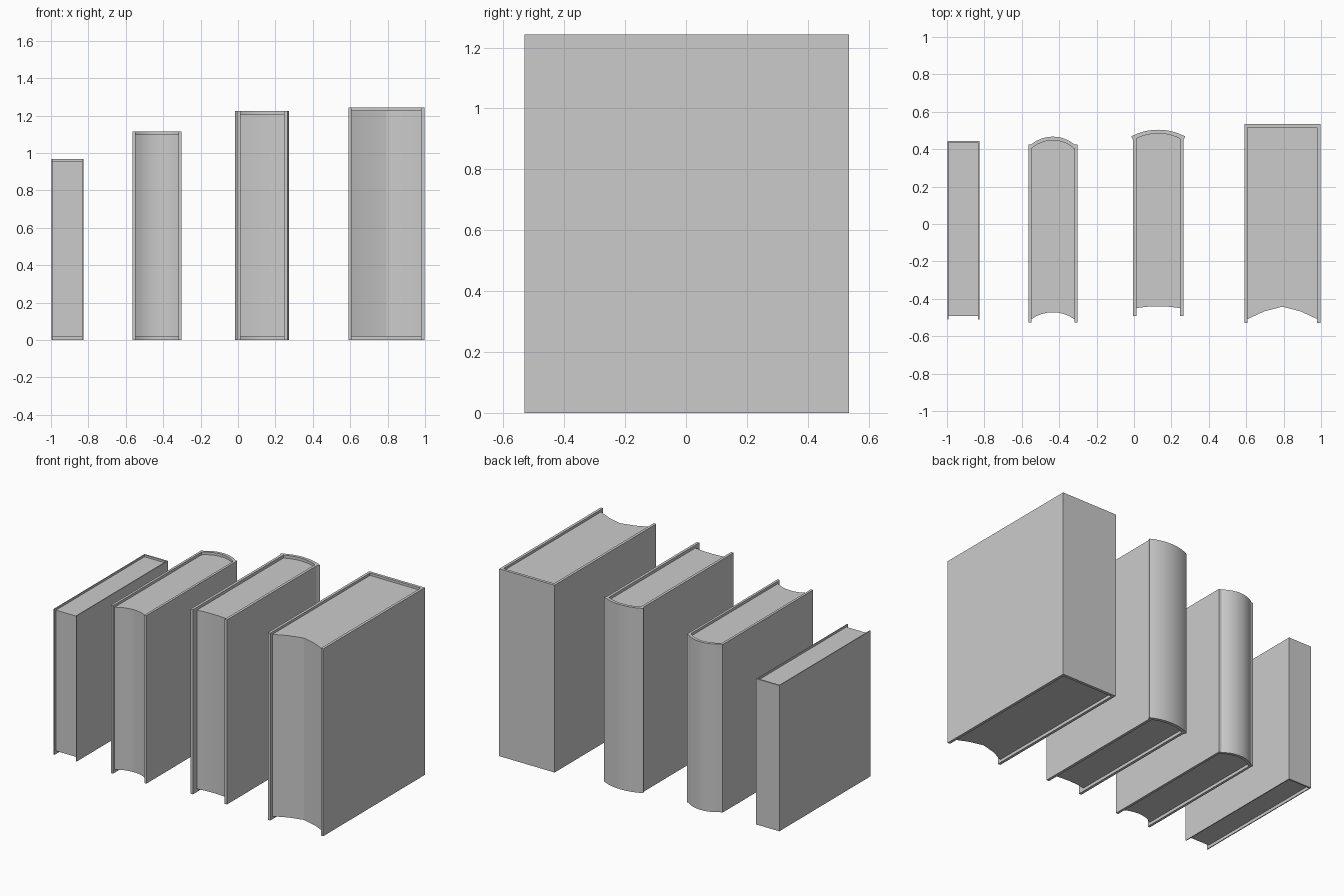
import bpy, bmesh, math

if "Cube" in bpy.data.objects:
    bpy.data.objects.remove(bpy.data.objects["Cube"])


def arc(x0, x1, y_end, y_mid, n):
    """Points along a circular arc from x0 to x1, rising from y_end to y_mid."""
    h, sag = (x1 - x0) / 2, y_mid - y_end
    if abs(sag) < 1e-6:
        return [(x0, y_end), (x1, y_end)]
    r = (h * h + sag * sag) / (2 * sag)
    a = math.asin(h / abs(r))
    cx, s = (x0 + x1) / 2, math.copysign(1, sag)
    pts = []
    for i in range(n + 1):
        t = -a + 2 * a * i / n
        pts.append((cx + abs(r) * math.sin(t), y_mid - r + s * abs(r) * math.cos(t)))
    return pts


def prism(name, outline, z0, z1):
    """Extrude a plan outline upward into a solid."""
    bm = bmesh.new()
    face = bm.faces.new([bm.verts.new((x, y, z0)) for x, y in outline])
    ext = bmesh.ops.extrude_face_region(bm, geom=[face], use_keep_orig=True)
    verts = [v for v in ext["geom"] if isinstance(v, bmesh.types.BMVert)]
    bmesh.ops.translate(bm, verts=verts, vec=(0, 0, z1 - z0))
    bmesh.ops.recalc_face_normals(bm, faces=bm.faces)
    mesh = bpy.data.meshes.new(name)
    bm.to_mesh(mesh)
    bm.free()
    obj = bpy.data.objects.new(name, mesh)
    bpy.context.collection.objects.link(obj)
    bpy.ops.object.select_all(action='DESELECT')
    obj.select_set(True)
    bpy.context.view_layer.objects.active = obj
    bpy.ops.object.shade_smooth_by_angle(angle=math.radians(25))


def book(name, x0, x1, front, t, height, inset, outer, inner, fore_edge):
    """Cover = two boards joined by a spine (outer/inner curves); page block inside."""
    cover = ([(x0, front)] + outer + [(x1, front), (x1 - t, front)]
             + inner[::-1] + [(x0 + t, front)])
    prism(name + "_cover", cover, 0, height)
    prism(name + "_pages", fore_edge + inner[::-1], 0.02, height - inset)


# Thin book, flat spine
book("thin_book", -0.997, -0.827, -0.51, 0.006, 0.967, 0.013,
     [(-0.997, 0.445), (-0.827, 0.445)],
     [(-0.991, 0.435), (-0.833, 0.435)],
     [(-0.991, -0.493), (-0.833, -0.493)])

# Round-spine book with hollow fore edge
book("round_book", -0.565, -0.303, -0.527, 0.016, 1.115, 0.017,
     [(-0.565, 0.424)] + arc(-0.549, -0.319, 0.426, 0.467, 12) + [(-0.303, 0.424)],
     arc(-0.549, -0.319, 0.402, 0.447, 12),
     arc(-0.549, -0.319, -0.509, -0.472, 8))

# Round-spine book whose spine overhangs the boards
book("overhang_book", -0.005, 0.264, -0.492, 0.018, 1.225, 0.019,
     [(-0.005, 0.447)] + arc(-0.015, 0.274, 0.468, 0.504, 12) + [(0.264, 0.447)],
     arc(0.013, 0.246, 0.456, 0.484, 12),
     arc(0.013, 0.246, -0.45, -0.44, 8))

# Thick book, flat spine, folded fore edge
book("thick_book", 0.59, 0.997, -0.53, 0.018, 1.243, 0.016,
     [(0.59, 0.535), (0.997, 0.535)],
     [(0.608, 0.516), (0.979, 0.516)],
     [(0.608, -0.508), (0.697, -0.467), (0.793, -0.442), (0.89, -0.467), (0.979, -0.508)])
